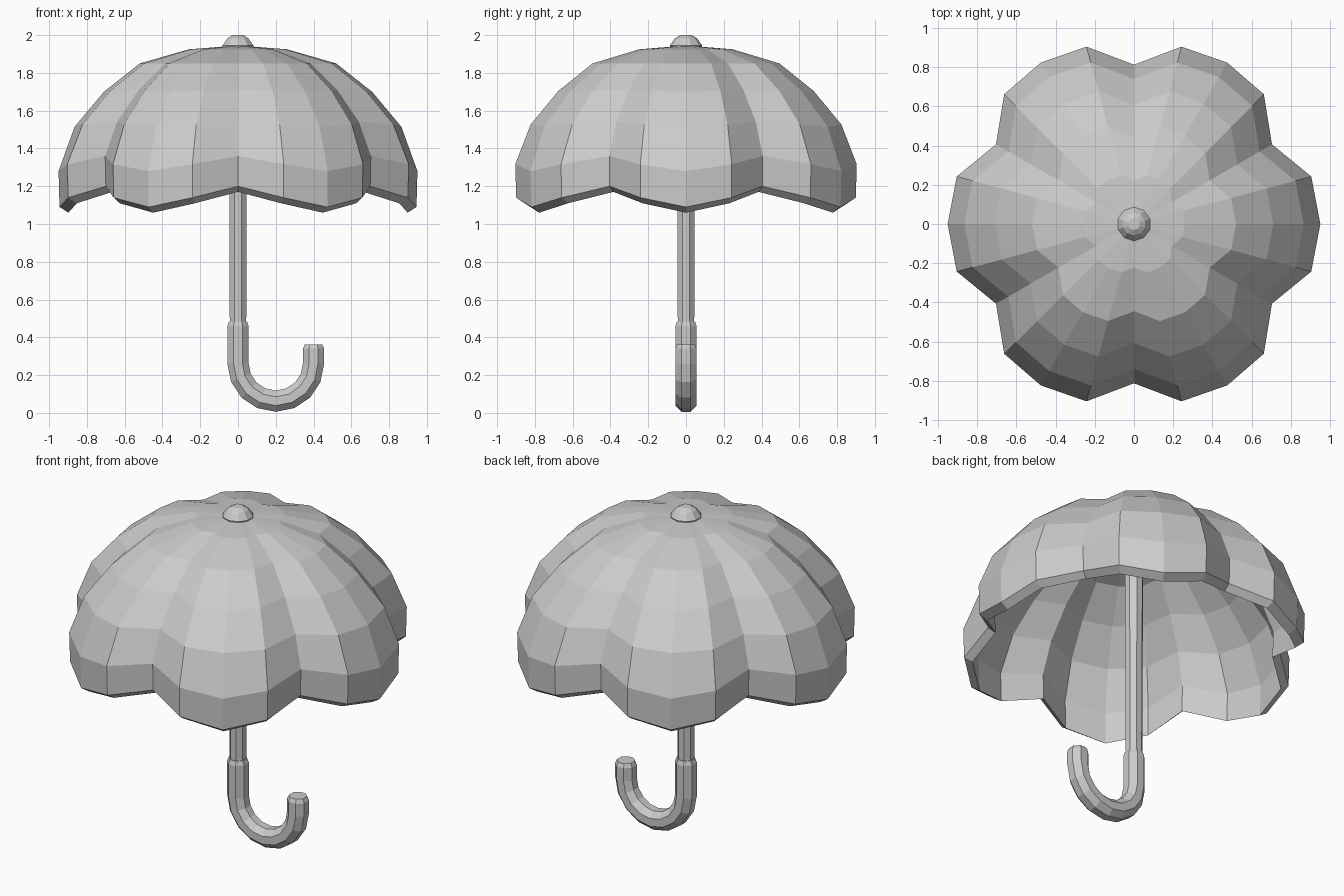
import bpy
import math
from mathutils import Vector

if "Cube" in bpy.data.objects:
    bpy.data.objects.remove(bpy.data.objects["Cube"])


def make_object(name, verts, faces):
    mesh = bpy.data.meshes.new(name)
    mesh.from_pydata(verts, [], faces)
    mesh.update()
    obj = bpy.data.objects.new(name, mesh)
    bpy.context.collection.objects.link(obj)
    return obj


def bridge(a, b, n):
    """Quads between two rings that start at vertex a and b."""
    return [(a + i, b + i, b + (i + 1) % n, a + (i + 1) % n) for i in range(n)]


def tube(name, stations, sides=8):
    """Tube in the xz plane; each station is (x, z, tangent angle, radius)."""
    verts, faces = [], []
    for x, z, ang, r in stations:
        side = Vector((-math.sin(ang), 0, math.cos(ang)))
        for i in range(sides):
            a = math.tau * (i + 0.5) / sides
            verts.append(Vector((x, 0, z)) + r * (math.cos(a) * side + math.sin(a) * Vector((0, 1, 0))))
    for k in range(len(stations) - 1):
        faces += bridge(k * sides, (k + 1) * sides, sides)
    faces.append(tuple(range(sides)))
    faces.append(tuple(reversed(range(len(verts) - sides, len(verts)))))
    return make_object(name, verts, faces)


# Canopy: six scalloped lobes; (lobe radius, height, notch lift) per ring
PROFILE = [(0.26, 1.925, 0.0), (0.52, 1.85, 0.0), (0.71, 1.70, 0.01),
           (0.865, 1.515, 0.025), (0.95, 1.28, 0.08), (0.945, 1.09, 0.11)]
SCALE = (1.0, 0.985, 0.855, 0.985)
LIFT = (0.0, 0.45, 1.0, 0.45)
N = 24


def canopy_ring(r, z, lift):
    ring = []
    for i in range(N):
        a = math.tau * i / N
        rr = r * SCALE[i % 4]
        ring.append((rr * math.cos(a), rr * math.sin(a), z + lift * LIFT[i % 4]))
    return ring


verts, faces = [], []
for r, z, lift in PROFILE:                       # outer skin
    verts += canopy_ring(r, z, lift)
for r, z, lift in reversed(PROFILE):             # inner skin
    verts += canopy_ring(r * 0.95, z - 0.03, lift)
rings = 2 * len(PROFILE)
for k in range(rings - 1):
    faces += bridge(k * N, (k + 1) * N, N)
outer_tip = len(verts)
verts += [(0, 0, 1.945), (0, 0, 1.91)]
last = (rings - 1) * N
for i in range(N):
    j = (i + 1) % N
    faces.append((outer_tip, i, j))
    faces.append((outer_tip + 1, last + j, last + i))
make_object("canopy", verts, faces)

# Finial on top of the canopy
UP = math.pi / 2
tube("finial", [(0, 1.92, -UP, 0.08), (0, 1.945, -UP, 0.086),
                (0, 1.983, -UP, 0.058), (0, 2.0, -UP, 0.03)][::-1], 10)

# Shaft
tube("shaft", [(0, 1.93, -UP, 0.053), (0, 0.44, -UP, 0.047)])

# Hooked handle with chamfered ends
R, CX, CZ, T = 0.2, 0.2, 0.262, 0.061
path = [(0, 0.485, -UP, 0.052), (0, 0.46, -UP, T)]
for k in range(9):
    a = math.pi + math.pi * k / 8
    path.append((CX + R * math.cos(a), CZ + R * math.sin(a), a + UP, T))
path += [(0.4, 0.34, math.tau + UP, T), (0.4, 0.363, math.tau + UP, 0.05)]
tube("handle", path)

# Consistent outward normals
import bmesh
for obj in bpy.context.collection.objects:
    bm = bmesh.new()
    bm.from_mesh(obj.data)
    bmesh.ops.recalc_face_normals(bm, faces=bm.faces)
    bm.to_mesh(obj.data)
    bm.free()
